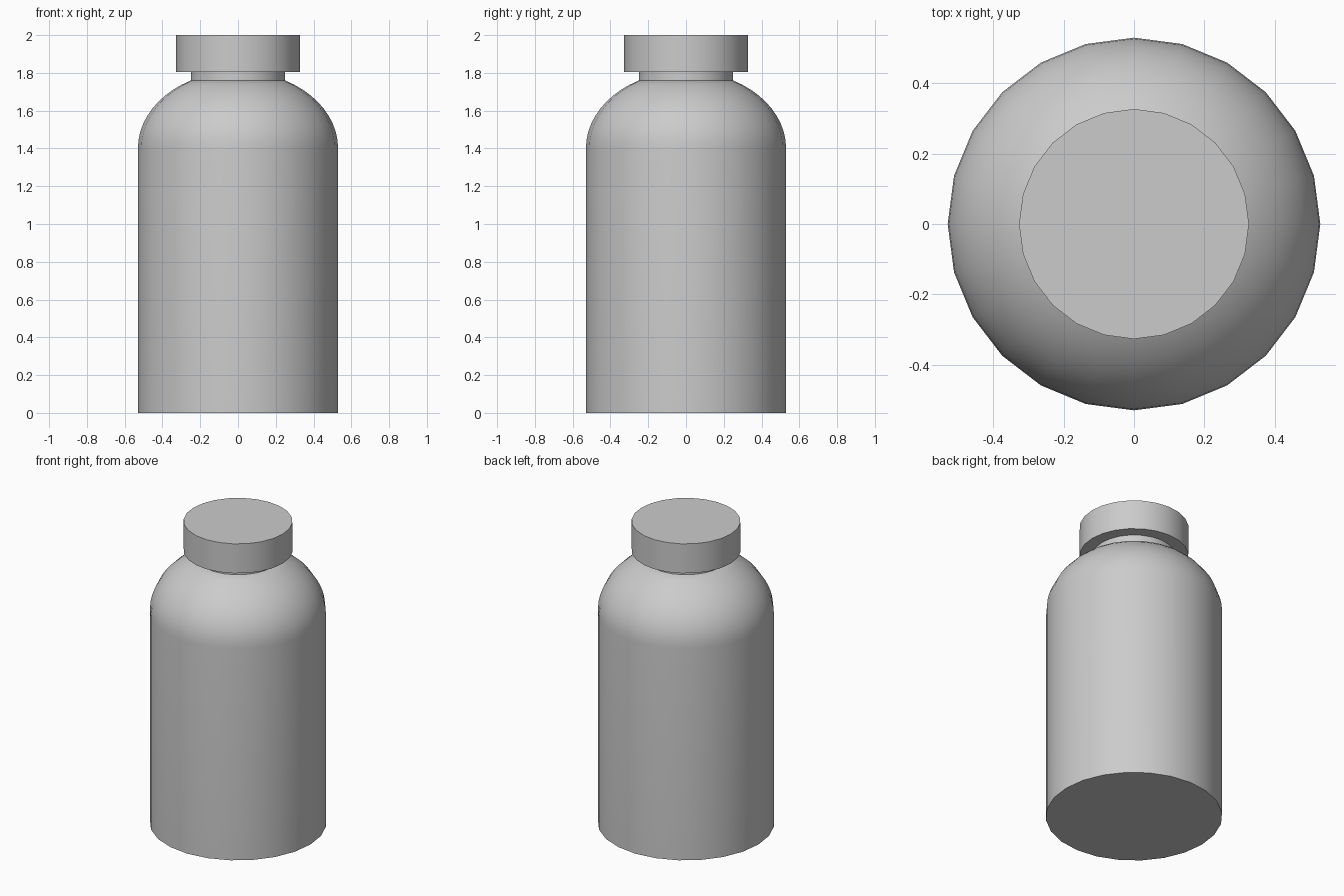
import bpy, bmesh
from math import sin, cos, pi, radians, acos

if "Cube" in bpy.data.objects:
    bpy.data.objects.remove(bpy.data.objects["Cube"])

SIDES = 24


def lathe(name, profile):
    """Revolve (radius, z) points around z, closing both ends with flat caps."""
    bm = bmesh.new()
    rings = []
    for r, z in profile:
        rings.append([bm.verts.new((r * cos(2 * pi * i / SIDES),
                                    r * sin(2 * pi * i / SIDES), z))
                      for i in range(SIDES)])
    for a, b in zip(rings, rings[1:]):
        for i in range(SIDES):
            j = (i + 1) % SIDES
            bm.faces.new((a[i], a[j], b[j], b[i]))
    bm.faces.new(rings[0][::-1])
    bm.faces.new(rings[-1])
    mesh = bpy.data.meshes.new(name)
    bm.to_mesh(mesh)
    bm.free()
    obj = bpy.data.objects.new(name, mesh)
    bpy.context.collection.objects.link(obj)
    bpy.ops.object.select_all(action='DESELECT')
    obj.select_set(True)
    bpy.context.view_layer.objects.active = obj
    bpy.ops.object.shade_smooth_by_angle(angle=radians(30))
    return obj


# Body: straight wall, then an elliptical shoulder up to the neck
R, NECK_R, WALL_Z, DOME_H, STEPS = 0.53, 0.25, 1.4, 0.408, 10
end = acos(NECK_R / R)
shoulder = [(R * cos(end * k / STEPS), WALL_Z + DOME_H * sin(end * k / STEPS))
            for k in range(STEPS + 1)]
lathe("bottle_body", [(R, 0.0)] + shoulder)

# Neck
lathe("bottle_neck", [(NECK_R, 1.76), (NECK_R, 1.805)])

# Cap
lathe("bottle_cap", [(0.327, 1.805), (0.327, 2.0)])
